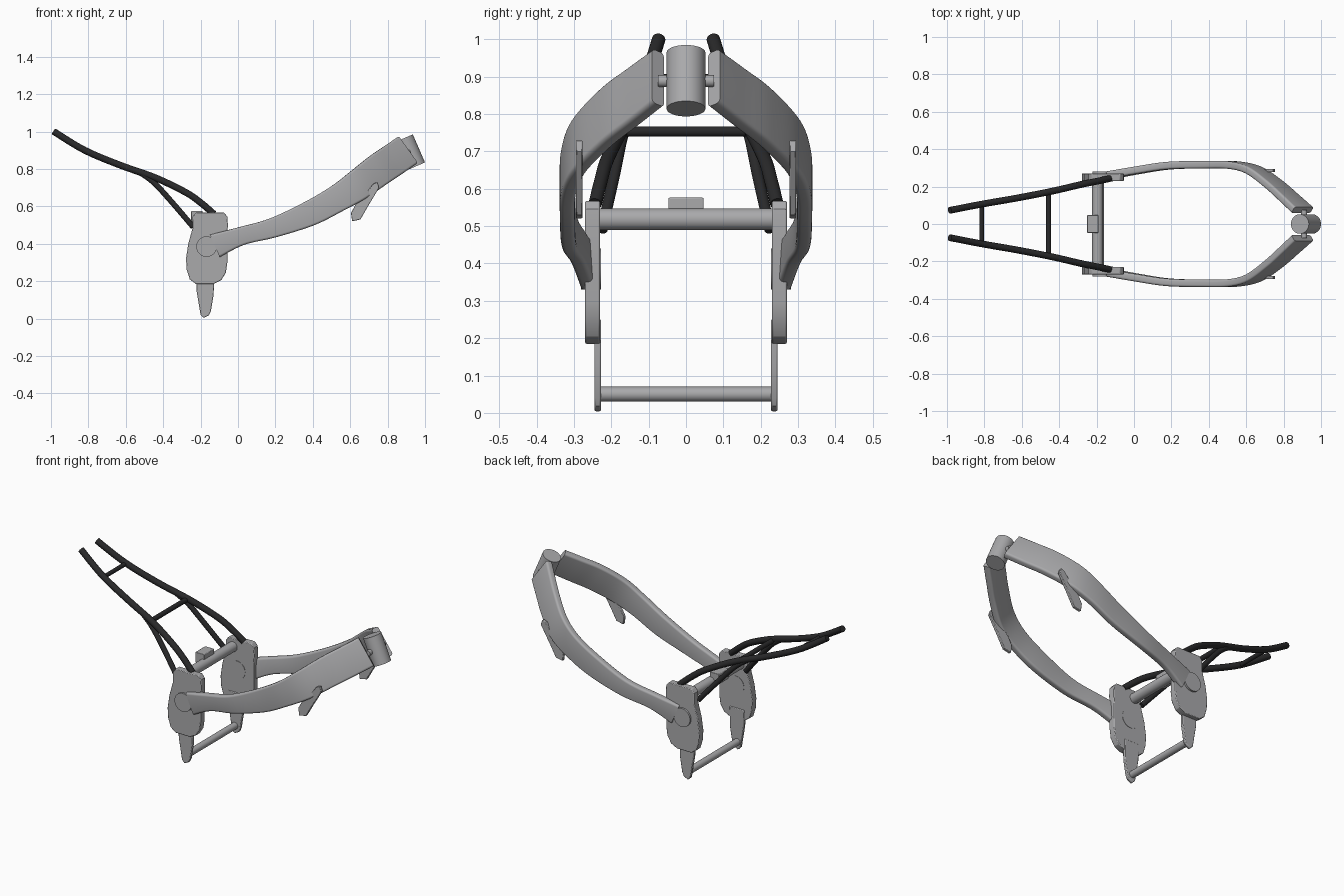
import bpy, bmesh, math
from mathutils import Vector

if "Cube" in bpy.data.objects:
    bpy.data.objects.remove(bpy.data.objects["Cube"])

def material(name, rgb):
    m = bpy.data.materials.new(name)
    m.diffuse_color = (*rgb, 1)
    m.use_nodes = True
    m.node_tree.nodes["Principled BSDF"].inputs["Base Color"].default_value = m.diffuse_color
    return m

GREY = material("satin_grey", (0.40, 0.40, 0.41))
BLACK = material("tube_black", (0.022, 0.022, 0.023))

def finish(bm, name, mat, angle=35):
    bmesh.ops.recalc_face_normals(bm, faces=bm.faces)
    me = bpy.data.meshes.new(name)
    bm.to_mesh(me)
    bm.free()
    me.materials.append(mat)
    ob = bpy.data.objects.new(name, me)
    bpy.context.collection.objects.link(ob)
    select(ob)
    bpy.ops.object.shade_smooth_by_angle(angle=math.radians(angle))
    return ob

def select(ob):
    bpy.ops.object.select_all(action='DESELECT')
    ob.select_set(True)
    bpy.context.view_layer.objects.active = ob

def spline(keys, steps):
    """Catmull-Rom through a list of equal-length tuples."""
    out, n = [], len(keys)
    for i in range(n - 1):
        p0, p1, p2, p3 = (keys[max(0, min(n - 1, i + k))] for k in (-1, 0, 1, 2))
        for j in range(steps + (i == n - 2)):
            t = j / steps
            out.append([0.5 * (2*b + (c - a)*t + (2*a - 5*b + 4*c - d)*t*t
                               + (3*b - a - 3*c + d)*t**3)
                        for a, b, c, d in zip(p0, p1, p2, p3)])
    return out

def loft(rings, name, mat, angle=35):
    bm = bmesh.new()
    vs = [[bm.verts.new(p) for p in r] for r in rings]
    n = len(vs[0])
    for a, b in zip(vs, vs[1:]):
        for k in range(n):
            bm.faces.new((a[k], a[(k + 1) % n], b[(k + 1) % n], b[k]))
    bm.faces.new(vs[0])
    bm.faces.new(vs[-1])
    return finish(bm, name, mat, angle)

def tube(points, r, name, mat, steps=8, sides=20):
    pts = [Vector(p) for p in (spline(points, steps) if len(points) > 2 else points)]
    rings = []
    for i, p in enumerate(pts):
        t = (pts[min(i + 1, len(pts) - 1)] - pts[max(i - 1, 0)]).normalized()
        ref = Vector((0, 1, 0)) if abs(t.y) < 0.9 else Vector((1, 0, 0))
        u = t.cross(ref).normalized()
        v = t.cross(u)
        rings.append([p + r * (math.cos(a) * u + math.sin(a) * v)
                      for a in (2 * math.pi * k / sides for k in range(sides))])
    return loft(rings, name, mat)

def plate(profile, y0, y1, name, bevel=0.004):
    """Profile in x,z given thickness along y."""
    ob = loft([[(x, y, z) for x, z in profile] for y in (y0, y1)], name, GREY, 30)
    b = ob.modifiers.new("soft_edges", 'BEVEL')
    b.width, b.segments, b.limit_method = bevel, 2, 'ANGLE'
    b.angle_limit = math.radians(50)
    return ob

# arm sections: top x, top z, bottom x, bottom z, y
ARM = [(-.147, .449, -.095, .33, .262), (0, .487, .035, .395, .287),
       (.17, .535, .205, .435, .312), (.36, .625, .41, .50, .317),
       (.50, .708, .56, .575, .315), (.60, .785, .68, .64, .288),
       (.70, .865, .79, .715, .215), (.78, .92, .875, .772, .142),
       (.85, .968, .952, .825, .075)]

def arm(s, name):
    sec = spline(ARM, 6)
    top = [Vector((a[0], s * a[4], a[1])) for a in sec]
    bot = [Vector((a[2], s * a[4], a[3])) for a in sec]
    rings = []
    for i in range(len(sec)):
        lo, hi = max(i - 1, 0), min(i + 1, len(sec) - 1)
        c = (top[i] + bot[i]) / 2
        t = (top[hi] + bot[hi] - top[lo] - bot[lo]).normalized()
        h = (top[i] - bot[i]).length / 2
        v = (top[i] - bot[i]).normalized()
        n = t.cross(v).normalized()
        w, r, ring = 0.02, 0.012, []
        for q, (a, b) in enumerate(((1, 1), (-1, 1), (-1, -1), (1, -1))):
            for k in range(5):
                ang = math.pi / 2 * (q + k / 4)
                ring.append(c + n * (a * (w - r) + r * math.cos(ang))
                            + v * (b * (h - r) + r * math.sin(ang)))
        rings.append(ring)
    return loft(rings, name, GREY, 40)

SIDE_PLATE = [(-.243, .545), (-.225, .567), (-.075, .567), (-.057, .545),
              (-.054, .50), (-.058, .43), (-.057, .30), (-.065, .245),
              (-.09, .205), (-.13, .185), (-.225, .185), (-.258, .21),
              (-.274, .26), (-.278, .32), (-.266, .40), (-.244, .48)]
FOOT_TAB = [(-.225, .25), (-.128, .25), (-.13, .13), (-.145, .04),
            (-.155, .018), (-.183, .003), (-.2, .02), (-.222, .15)]
ARM_TAB = [(.722, .72), (.745, .73), (.755, .70), (.695, .60), (.655, .53),
           (.61, .52), (.604, .565), (.63, .612), (.70, .69)]
RAIL = [(-.985, .073, 1.0), (-.82, .105, .90), (-.63, .138, .82),
        (-.44, .175, .752), (-.28, .212, .675), (-.20, .228, .62),
        (-.13, .243, .56)]
STRUT = [(-.52, .158, .778), (-.45, .173, .727), (-.36, .193, .63),
         (-.24, .225, .49)]

for s, side in ((-1, "front"), (1, "rear")):
    arm(s, side + "_main_arm")
    plate(SIDE_PLATE, s * .23, s * .27, side + "_side_plate")
    plate(FOOT_TAB, s * .227, s * .245, side + "_foot_tab")
    plate(ARM_TAB, s * .277, s * .295, side + "_arm_tab", .003)
    # pivot boss
    tube([(-.168, s * .228, .385), (-.168, s * .281, .385)], .055,
         side + "_pivot_boss", GREY, sides=40)
    # dark tail tubes
    tube([(x, s * y, z) for x, y, z in RAIL], .018, side + "_tail_rail", BLACK)
    tube([(x, s * y, z) for x, y, z in STRUT], .015, side + "_tail_strut", BLACK)

# cross members
tube([(-.18, -.232, .05), (-.18, .232, .05)], .02, "lower_crossbar", GREY, sides=28)
tube([(-.195, -.236, .518), (-.195, .236, .518)], .029, "upper_crossbar", GREY, sides=32)
tube([(-.457, -.172, .753), (-.457, .172, .753)], .014, "wide_tail_crossbar", BLACK)
tube([(-.815, -.105, .895), (-.815, .105, .895)], .012, "narrow_tail_crossbar", BLACK)

# mount block on the upper crossbar
plate([(-.25, .515), (-.25, .576), (-.19, .576), (-.19, .515)], -.047, .047,
      "mount_block", .003)

# steering head and its pin
tube([(.887, 0, .964), (.952, 0, .814)], .052, "steering_head", GREY, sides=40)
tube([(.91, -.075, .888), (.91, .075, .888)], .016, "steering_pin", GREY)
